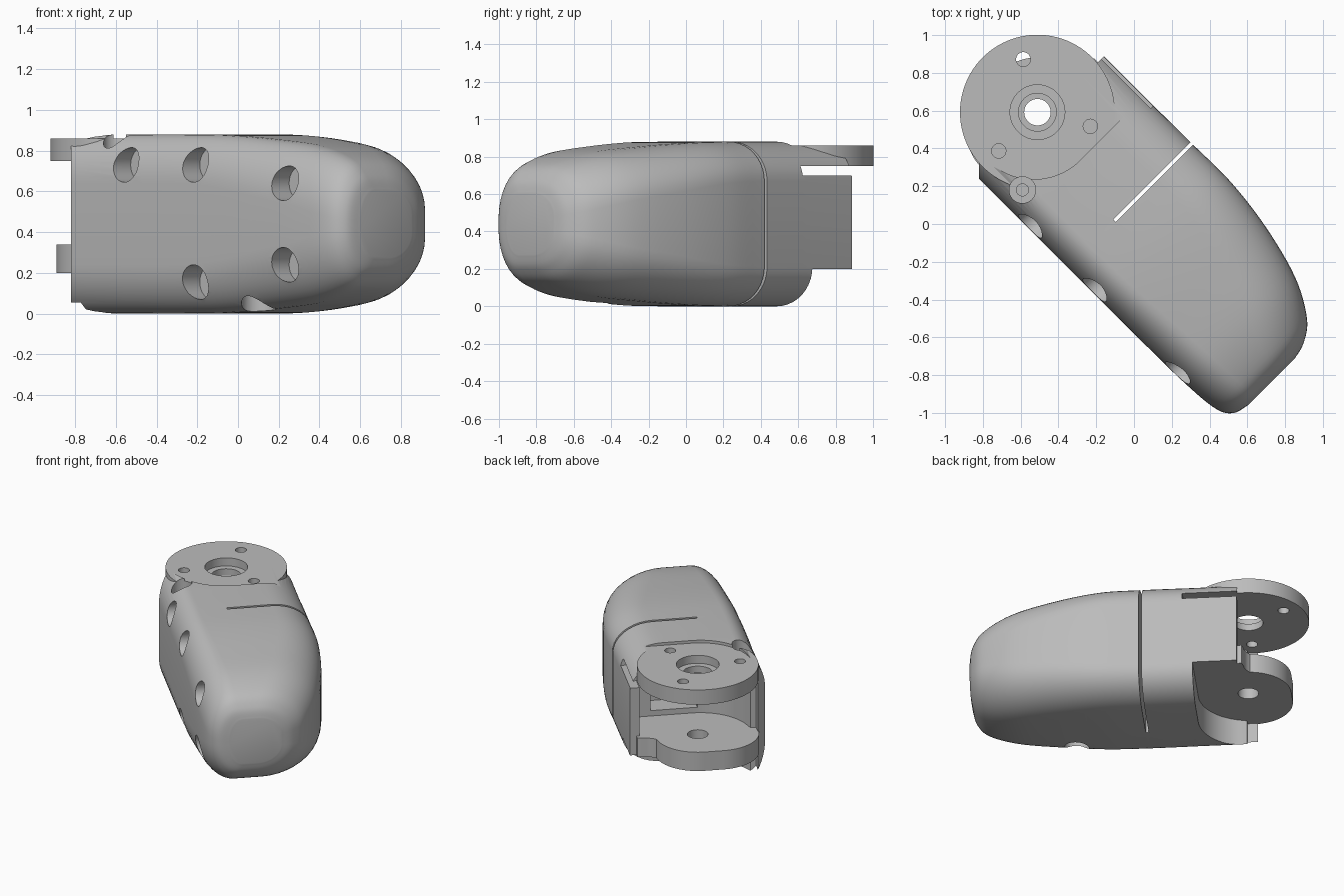
import bpy, bmesh, math
from mathutils import Matrix, Vector

old = bpy.data.objects.get("Cube")
if old:
    bpy.data.objects.remove(old, do_unlink=True)

# Single flat grey
grey = bpy.data.materials.new("plain grey")
grey.use_nodes = True
colour = (0.5, 0.5, 0.5, 1)
grey.diffuse_color = colour
grey.node_tree.nodes["Principled BSDF"].inputs["Base Color"].default_value = colour

# Working frame: x runs along the housing, y across it, z up
AXIS = Vector((-0.78, 0.057))   # hinge axis
FACE = -0.41                    # flat side


def make(name, bm):
    bmesh.ops.recalc_face_normals(bm, faces=bm.faces)
    mesh = bpy.data.meshes.new(name)
    bm.to_mesh(mesh)
    bm.free()
    obj = bpy.data.objects.new(name, mesh)
    bpy.context.collection.objects.link(obj)
    mesh.materials.append(grey)
    return obj


def prism(name, outline, z0, z1):
    bm = bmesh.new()
    base = bm.faces.new([bm.verts.new((x, y, z0)) for x, y in outline])
    top = bmesh.ops.extrude_face_region(bm, geom=[base])["geom"]
    moved = [g for g in top if isinstance(g, bmesh.types.BMVert)]
    bmesh.ops.translate(bm, verts=moved, vec=(0, 0, z1 - z0))
    return make(name, bm)


def arc(cx, cy, rx, ry, a0, a1, n):
    return [(cx + rx * math.cos(math.radians(a0 + (a1 - a0) * i / n)),
             cy + ry * math.sin(math.radians(a0 + (a1 - a0) * i / n))) for i in range(n + 1)]


def disc(name, cx, cy, r, z0, z1, n=64):
    return prism(name, arc(cx, cy, r, r, 0, 360, n)[:-1], z0, z1)


def box(name, x0, x1, y0, y1, z0, z1):
    return prism(name, [(x0, y0), (x1, y0), (x1, y1), (x0, y1)], z0, z1)


def combine(target, tool, operation="DIFFERENCE"):
    mod = target.modifiers.new(operation.lower(), "BOOLEAN")
    mod.operation, mod.object, mod.solver = operation, tool, "EXACT"
    bpy.ops.object.select_all(action="DESELECT")
    target.select_set(True)
    bpy.context.view_layer.objects.active = target
    bpy.ops.object.modifier_apply(modifier=mod.name)
    bpy.data.objects.remove(tool, do_unlink=True)


# Housing shell: station, flat side, curved side, half height, corner radius
keys = [(-0.4, FACE, 0.516, 0.44, 0.27), (-0.08, FACE, 0.518, 0.44, 0.27),
        (0.2, FACE, 0.52, 0.436, 0.28), (0.5, FACE, 0.483, 0.416, 0.31),
        (0.8, -0.405, 0.405, 0.382, 0.33), (1.0, -0.385, 0.295, 0.318, 0.31),
        (1.08, -0.335, 0.19, 0.24, 0.24), (1.105, -0.25, 0.10, 0.165, 0.16)]
keys = [Vector(k) for k in keys]


def stations(steps=6):
    yield Vector((-0.9, *keys[0][1:]))
    for i in range(len(keys) - 1):
        a, b = keys[max(i - 1, 0)], keys[i]
        c, d = keys[i + 1], keys[min(i + 2, len(keys) - 1)]
        for s in range(steps):
            t = s / steps
            yield (b * 2 + (c - a) * t + (a * 2 - b * 5 + c * 4 - d) * t ** 2
                   + (b * 3 - a - c * 3 + d) * t ** 3) / 2
    yield keys[-1]


def section(y0, y1, h, r):
    fy, fz = r * 0.6, r * 0.9       # tall corners on the flat side
    cy, cz = r, r * 0.78            # wide corners on the curved side
    pts = arc(y1 - cy, h - cz, cy, cz, 0, 90, 10) + arc(y0 + fy, h - fz, fy, fz, 90, 180, 10)
    pts += arc(y0 + fy, fz - h, fy, fz, 180, 270, 10) + arc(y1 - cy, cz - h, cy, cz, 270, 360, 10)
    return pts


bm = bmesh.new()
rings = [[bm.verts.new((k[0], y, 0.44 + z)) for y, z in section(*k[1:])] for k in stations()]
for a, b in zip(rings, rings[1:]):
    for i in range(len(a)):
        j = (i + 1) % len(a)
        bm.faces.new((a[i], a[j], b[j], b[i]))
bm.faces.new(rings[0])
bm.faces.new(rings[-1])
housing = make("housing", bm)


# Clearance outline around the hinge, rounded towards the flat side
def clearance(name, z0, z1, side):
    corner = arc(-0.79, 0.04, 0.35, 0.35, -75, 0, 20)
    return prism(name, [(-1.5, -0.35), (-0.86, -0.35)] + corner + [(-0.44, side), (-1.5, side)], z0, z1)


combine(housing, clearance("top_recess", 0.86, 1.2, 1))
combine(housing, clearance("bottom_recess", -0.5, 0.2, 1))
combine(housing, clearance("hinge_cavity", 0.34, 0.75, 0.45))
combine(housing, box("inner_pocket", -0.6, -0.28, 0.0, 0.32, 0.38, 0.62))
combine(housing, box("plate_gap", -1.5, -0.37, 0.3, 1, 0.70, 0.75))
combine(housing, box("open_end", -1.5, -0.74, -0.35, 1, -0.5, 1.5))
# Slanted end of the flat side wall
combine(housing, prism("wall_end", [(-0.4, -0.76), (-0.83, -0.33), (-1.5, -0.33), (-1.5, -0.76)], -0.5, 1.5))
# Flexing slit
combine(housing, box("slit", -0.095, -0.075, -0.06, 1, -0.5, 1.5))

# Hinge plates
combine(housing, disc("upper_plate", *AXIS, 0.41, 0.75, 0.86, 96), "UNION")
lug = arc(AXIS.x, AXIS.y, 0.29, 0.29, 90, 180, 20) + arc(AXIS.x, -0.07, 0.29, 0.29, 180, 270, 20)
lug += [(-0.6, -0.36), (-0.6, 0.347)]
combine(housing, prism("lower_lug", lug, 0.2, 0.34), "UNION")
# Shoulder blending the lug into the curved side
shoulder = [(-0.6, 0.47), (-0.77, 0.47)] + arc(-0.9, 0.43, 0.12, 0.12, 0, -75, 8) + [(-0.8, 0.2), (-0.6, 0.2)]
combine(housing, prism("lug_shoulder", shoulder, 0.2, 0.34), "UNION")

# Hinge bores and the three small plate holes
combine(housing, disc("counterbore", *AXIS, 0.145, 0.80, 1))
combine(housing, disc("upper_bore", *AXIS, 0.10, 0.6, 1))
combine(housing, disc("lower_bore", *AXIS, 0.07, 0.1, 0.5))
for angle in (30, 150, 270):
    a = math.radians(angle)
    combine(housing, disc("pin_hole", AXIS.x + 0.29 * math.cos(a), AXIS.y + 0.29 * math.sin(a),
                          0.038, 0.7, 1, 32))

# Shallow screw holes in the flat side
for x, z in ((-0.38, 0.73), (0.10, 0.73), (0.72, 0.64), (0.10, 0.155), (0.72, 0.24)):
    hole = disc("screw_hole", 0, 0, 0.085, -0.13, 0.2, 40)
    hole.data.transform(Matrix.Translation((x, FACE, z)) @ Matrix.Rotation(math.pi / 2, 4, "X"))
    combine(housing, hole)
# Stepped hole above and blind hole below
combine(housing, disc("top_screw_hole", -0.545, -0.29, 0.07, 0.76, 1.2, 40))
combine(housing, disc("top_pilot_hole", -0.545, -0.29, 0.032, 0.6, 1.2, 24))
combine(housing, disc("bottom_screw_hole", 0.41, -0.265, 0.085, -0.2, 0.12, 40))

# Turn into place and smooth the curved faces
housing.data.transform(Matrix.Rotation(-math.pi / 4, 4, "Z"))
bpy.ops.object.select_all(action="DESELECT")
housing.select_set(True)
bpy.context.view_layer.objects.active = housing
bpy.ops.object.shade_smooth_by_angle(angle=math.radians(30))
